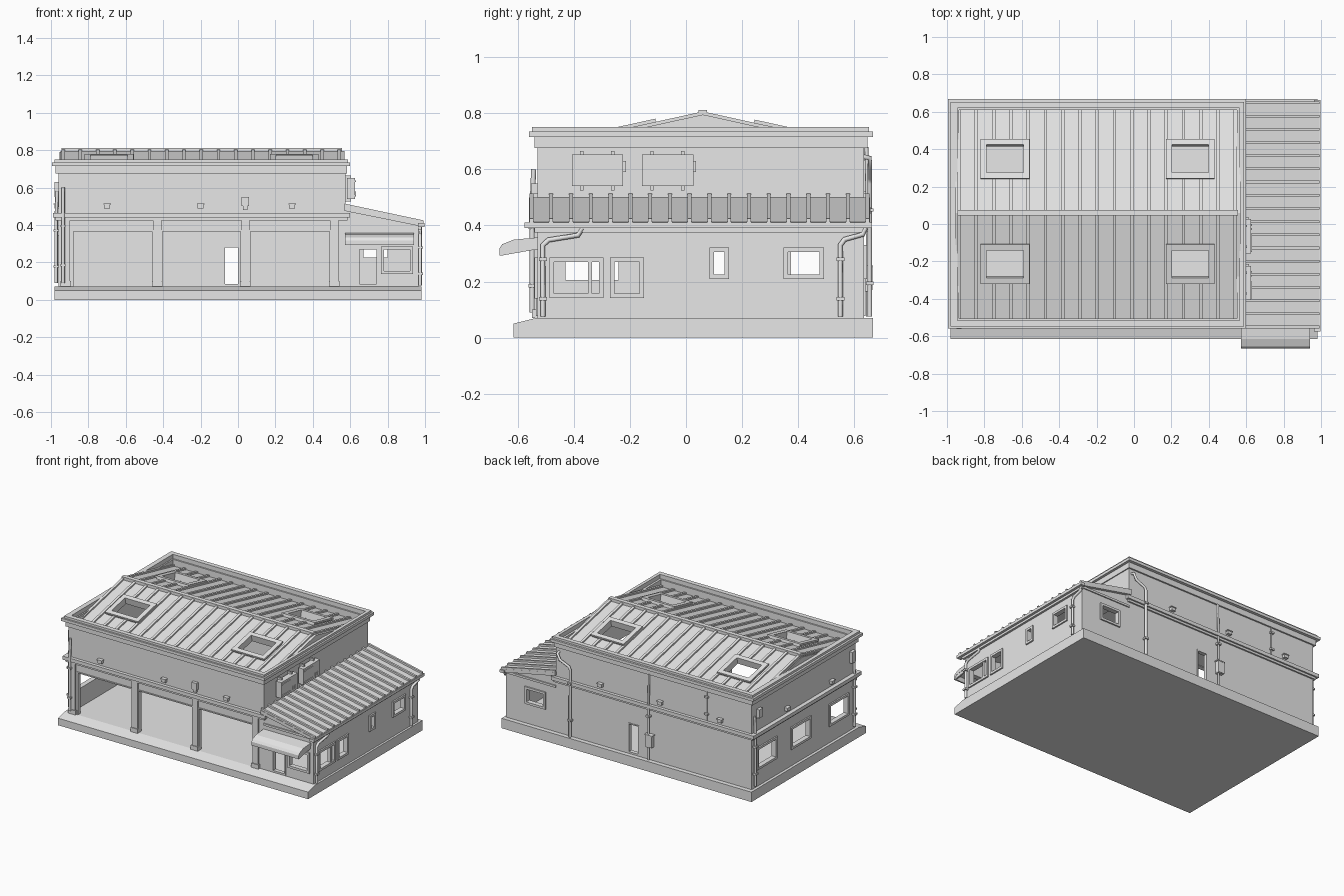
import bpy, bmesh, math
from mathutils import Vector, Matrix

if "Cube" in bpy.data.objects:
    bpy.data.objects.remove(bpy.data.objects["Cube"])

grey = bpy.data.materials.new("plain_grey")
grey.use_nodes = True
grey.diffuse_color = (0.8, 0.8, 0.8, 1)
grey.node_tree.nodes["Principled BSDF"].inputs["Base Color"].default_value = (0.8, 0.8, 0.8, 1)

FRONT, BACK, LEFT, RIGHT = -0.53, 0.635, 0.965, -0.96   # outer wall planes
UPPER = 0.575                                          # side wall of the upper storey
RIDGE_Y, RIDGE_Z, PITCH = 0.06, 0.795, 0.22


def finish(name, bm):
    bmesh.ops.recalc_face_normals(bm, faces=bm.faces)
    mesh = bpy.data.meshes.new(name)
    bm.to_mesh(mesh)
    bm.free()
    mesh.materials.append(grey)
    obj = bpy.data.objects.new(name, mesh)
    bpy.context.collection.objects.link(obj)
    return obj


def boxes(name, items):
    """One object from (low corner, high corner) pairs."""
    bm = bmesh.new()
    for lo, hi in items:
        lo, hi = Vector(lo), Vector(hi)
        m = Matrix.Translation((lo + hi) / 2) @ Matrix.Diagonal((*(hi - lo), 1))
        bmesh.ops.create_cube(bm, size=1, matrix=m)
    return finish(name, bm)


def extrude(name, profile, axis, spans):
    """Extrude a profile along x (points are y, z) or y (points are x, z)."""
    bm = bmesh.new()
    for a, b in spans:
        place = (lambda p, t: (t, *p)) if axis == "x" else (lambda p, t: (p[0], t, p[1]))
        face = bm.faces.new([bm.verts.new(place(p, a)) for p in profile])
        top = bmesh.ops.extrude_face_region(bm, geom=[face])["geom"]
        shift = (b - a, 0, 0) if axis == "x" else (0, b - a, 0)
        bmesh.ops.translate(bm, vec=shift, verts=[v for v in top if isinstance(v, bmesh.types.BMVert)])
    return finish(name, bm)


def cut(obj, cutter, keep=False):
    mod = obj.modifiers.new("cut", "BOOLEAN")
    mod.operation, mod.solver, mod.object = "DIFFERENCE", "EXACT", cutter
    bpy.context.view_layer.objects.active = obj
    bpy.ops.object.modifier_apply(modifier=mod.name)
    if not keep:
        bpy.data.objects.remove(cutter)


def on_wall(side, u0, u1, z0, z1, d0, d1):
    """Box on a wall: u along the wall, d outwards from its face."""
    if side in (FRONT, BACK):
        s = -1 if side == FRONT else 1
        y = sorted((side + s * d0, side + s * d1))
        return (u0, y[0], z0), (u1, y[1], z1)
    s = -1 if side == RIGHT else 1
    x = sorted((side + s * d0, side + s * d1))
    return (x[0], u0, z0), (x[1], u1, z1)


def frame(side, u0, u1, z0, z1, w=0.016, d0=-0.02, d1=0.01):
    return [on_wall(side, *r, d0, d1) for r in (
        (u0 - w, u1 + w, z0 - w, z0), (u0 - w, u1 + w, z1, z1 + w),
        (u0 - w, u0, z0, z1), (u1, u1 + w, z0, z1))]


def ring(x0, x1, y0, y1, z0, z1, ix0=-0.945, ix1=0.565, iy0=-0.515, iy1=0.62):
    return [((x0, y0, z0), (x1, iy0, z1)), ((x0, iy1, z0), (x1, y1, z1)),
            ((x0, iy0, z0), (ix0, iy1, z1)), ((ix1, iy0, z0), (x1, iy1, z1))]


def pipe(name, points, r=0.009):
    curve = bpy.data.curves.new(name, "CURVE")
    curve.dimensions = "3D"
    curve.bevel_depth, curve.bevel_resolution, curve.use_fill_caps = r, 2, True
    spline = curve.splines.new("POLY")
    spline.points.add(len(points) - 1)
    for p, co in zip(spline.points, points):
        p.co = (*co, 1)
    curve.materials.append(grey)
    bpy.context.collection.objects.link(bpy.data.objects.new(name, curve))
    # wall brackets
    a, b = Vector(points[-2]), Vector(points[-1])
    boxes(name + "_brackets", [(a.lerp(b, t) - Vector((.014, .014, .006)),
                                a.lerp(b, t) + Vector((.014, .014, .006))) for t in (0.2, 0.75)])


# Plinth with a sloped front apron
extrude("plinth", [(-.614, 0), (.667, 0), (.667, .07), (-.535, .07), (-.614, .05)], "x", [(-.98, .98)])

# Hollow shell: main hall and lean-to share one room
shell = extrude("walls", [(RIGHT, .05), (LEFT, .05), (LEFT, .405), (UPPER, .49), (UPPER, .72), (RIGHT, .72)],
                "y", [(FRONT, BACK)])
room = extrude("room_cutter", [(-.935, .06), (.94, .06), (.94, .385), (.55, .47), (.55, .8), (-.935, .8)],
               "y", [(FRONT + .025, BACK - .025)])
cut(shell, room)

# Openings
bays = [(-.88, -.46), (-.405, .013), (.067, .49)]
windows = [(FRONT, .78, .92, .155, .27), (BACK, .67, .80, .225, .315),
           (LEFT, -.47, -.31, .158, .27), (LEFT, -.255, -.165, .158, .27),
           (LEFT, .10, .138, .225, .305), (LEFT, .363, .475, .225, .305)]
windows += [(RIGHT, y, y + .19, .205, .33) for y in (-.43, -.005, .375)]
doors = [(FRONT, .65, .74, .085, .27), (BACK, -.07, 0, .085, .28)]
holes = [on_wall(*o, -.035, .03) for o in windows + doors]
holes += [on_wall(FRONT, a, b, .065, .365, -.035, .03) for a, b in bays]
cut(shell, boxes("opening_cutter", holes))

boxes("window_frames", [b for w in windows for b in frame(*w)]
      + [on_wall(LEFT, -.35, -.335, .158, .27, -.02, .006)])
boxes("door_frames", [b for d in doors for b in frame(*d, w=.008, d1=.004)])
boxes("bay_frames", [b for a, c in bays for b in frame(FRONT, a, c, .07, .365, .008, -.02, .005)])

# Pillars between the bays
boxes("bay_pillars", [on_wall(FRONT, x - w, x + w, .07, z, 0, d)
                      for x in (-.92, -.432, .04, .515)
                      for w, z, d in ((.022, .44, .012), (.028, .1, .018))])

# Ledge round the main hall, cornice and parapet
boxes("ledge", [((-.99, -.553, .44), (.6, -.53, .465)), ((-.99, .635, .44), (.6, .657, .465)),
                ((-.99, -.553, .44), (-.96, .657, .465)),
                ((-.975, -.542, .425), (.585, -.53, .44)), ((-.975, .635, .425), (.585, .646, .44)),
                ((-.975, -.542, .425), (-.96, .646, .44))])
boxes("cornice", ring(-.975, .582, -.54, .646, .675, .715)
      + ring(-.995, .6, -.56, .667, .715, .735) + ring(-.98, .588, -.548, .653, .735, .75))


# Pitched metal roof
def chevron(low, high, y0=-.52, y1=.628):
    h = lambda y, off: (y, RIDGE_Z - abs(y - RIDGE_Y) * PITCH + off)
    return [h(y0, high), h(RIDGE_Y, high), h(y1, high), h(y1, low), h(RIDGE_Y, low), h(y0, low)]


roof = extrude("main_roof", chevron(-.02, 0), "x", [(-.95, .57)])
rib_x = [-.935 + i * .0923 for i in range(17)]
ribs = extrude("roof_ribs", chevron(-.006, .011, -.505, .615), "x", [(x - .009, x + .009) for x in rib_x])
extrude("gable_ends", [(-.52, .655), (.628, .655), (RIDGE_Y, RIDGE_Z - .005)], "x", [(-.955, -.935), (.55, .567)])
boxes("ridge_cap", [((-.945, RIDGE_Y - .015, .775), (.555, RIDGE_Y + .015, .812))])

# Skylights, open to the hall
lights = [(x, s) for x in (-.69, .30) for s in (-1, 1)]
centre = {-1: -.21, 1: .345}
cutter = boxes("skylight_cutter", [((x - .1, centre[s] - .08, .6), (x + .1, centre[s] + .08, .9))
                                   for x, s in lights])
cut(roof, cutter, keep=True)
cut(ribs, cutter)
for x, s in lights:
    hx, hy, w = .123, .101, .025
    sky = boxes("skylight_frame", [
        b for ex, ey, z0, z1 in ((0, 0, -.025, .018), (.007, .007, .01, .022))
        for b in (((-hx - ex, -hy - ey, z0), (hx + ex, w - hy, z1)), ((-hx - ex, hy - w, z0), (hx + ex, hy + ey, z1)),
                  ((-hx - ex, w - hy, z0), (w - hx, hy - w, z1)), ((hx - w, w - hy, z0), (hx + ex, hy - w, z1)))])
    sky.location = (x, centre[s], RIDGE_Z - abs(centre[s] - RIDGE_Y) * PITCH)
    sky.rotation_euler.x = -s * math.atan(PITCH)

# Lean-to roof with ribs and gutter
extrude("lean_to_roof", [(.57, .5), (.99, .412), (.99, .39), (.57, .475)], "y", [(-.56, .655)])
extrude("lean_to_ribs", [(.57, .514), (.993, .424), (.993, .4), (.57, .49)], "y",
        [(y - .007, y + .007) for y in (-.551 + i * .0705 for i in range(18))])
boxes("lean_to_gutter", [((.962, -.575, .39), (.997, .662, .41)), ((.962, -.54, .375), (.98, .645, .39))])
boxes("lean_to_fascia", [((.575, y - .008, .385), (.965, y + .008, .4)) for y in (FRONT, BACK)])

# Awning over the entrance
extrude("awning", [(-.53, .357), (-.615, .349), (-.655, .333), (-.665, .318), (-.665, .292), (-.655, .292),
                   (-.645, .318), (-.53, .335)], "x", [(.572, .942)])
extrude("awning_cheeks", [(-.53, .35), (-.615, .345), (-.66, .325), (-.66, .292), (-.53, .315)], "x",
        [(.574, .584), (.93, .94)])

# Air conditioners on the upper side wall
for y in (-.407, -.157):
    z = .54
    boxes("air_conditioner", [on_wall(UPPER, y, y + .183, z, z + .112, .008, .05),
                              on_wall(UPPER, y + .183, y + .193, z + .05, z + .09, .015, .04)]
          + [on_wall(UPPER, y + u, y + u + .012, z - .015, z + .125, .0, .03) for u in (.03, .14)]
          + [on_wall(UPPER, y + .008, y + .1, z + h, z + h + .008, .05, .055) for h in (.012, .09)]
          + [on_wall(UPPER, y + u, y + u + .01, z + .015, z + .038, .05, .055) for u in (.125, .147)])

# Small wall lamps above the ledge
lamps = [(FRONT, x) for x in (-.7, -.2, .29)] + [(BACK, x) for x in (.22, -.25, -.72)]
lamps += [(RIGHT, y) for y in (-.25, .25)]
boxes("wall_lamps", [b for side, u in lamps for b in (on_wall(side, u - .016, u + .016, .488, .51, 0, .022),
                                                      on_wall(side, u - .02, u + .02, .508, .514, 0, .026))])
boxes("alarm_box", [on_wall(FRONT, .02, .06, .5, .55, 0, .022), on_wall(FRONT, .028, .052, .48, .5, 0, .015)])
boxes("meter_box", [on_wall(BACK, -.195, -.145, .17, .25, 0, .03), on_wall(BACK, -.2, -.14, .25, .257, 0, .032)])
boxes("corner_boxes", [on_wall(RIGHT, -.5, -.46, .55, .63, 0, .022), on_wall(RIGHT, .54, .58, .56, .62, 0, .022)])

# Downpipes and conduits
pipe("lean_to_front_downpipe", [(.974, -.37, .39), (.974, -.385, .365), (.974, -.49, .348),
                                (.974, -.51, .33), (.974, -.51, .075)])
pipe("lean_to_back_downpipe", [(.974, .64, .39), (.974, .63, .368), (.974, .565, .35),
                               (.974, .55, .33), (.974, .55, .075)])
pipe("back_downpipe", [(.55, .63, .645), (.55, .655, .64), (.53, .655, .6), (.46, .655, .57),
                       (.45, .655, .55), (.45, .655, .075)])
pipe("back_conduit", [(-.16, .643, .68), (-.16, .648, .46), (-.16, .648, .075)], .007)
pipe("back_upper_conduit", [(-.61, .637, .68), (-.61, .637, .46)], .004)
pipe("front_corner_downpipe", [(-.935, -.543, .6), (-.935, -.548, .47), (-.935, -.548, .09)])
pipe("side_front_downpipe", [(-.967, -.5, .58), (-.972, -.5, .44), (-.972, -.5, .09)])
pipe("side_back_downpipe", [(-.967, .61, .58), (-.972, .61, .44), (-.972, .61, .09)])
